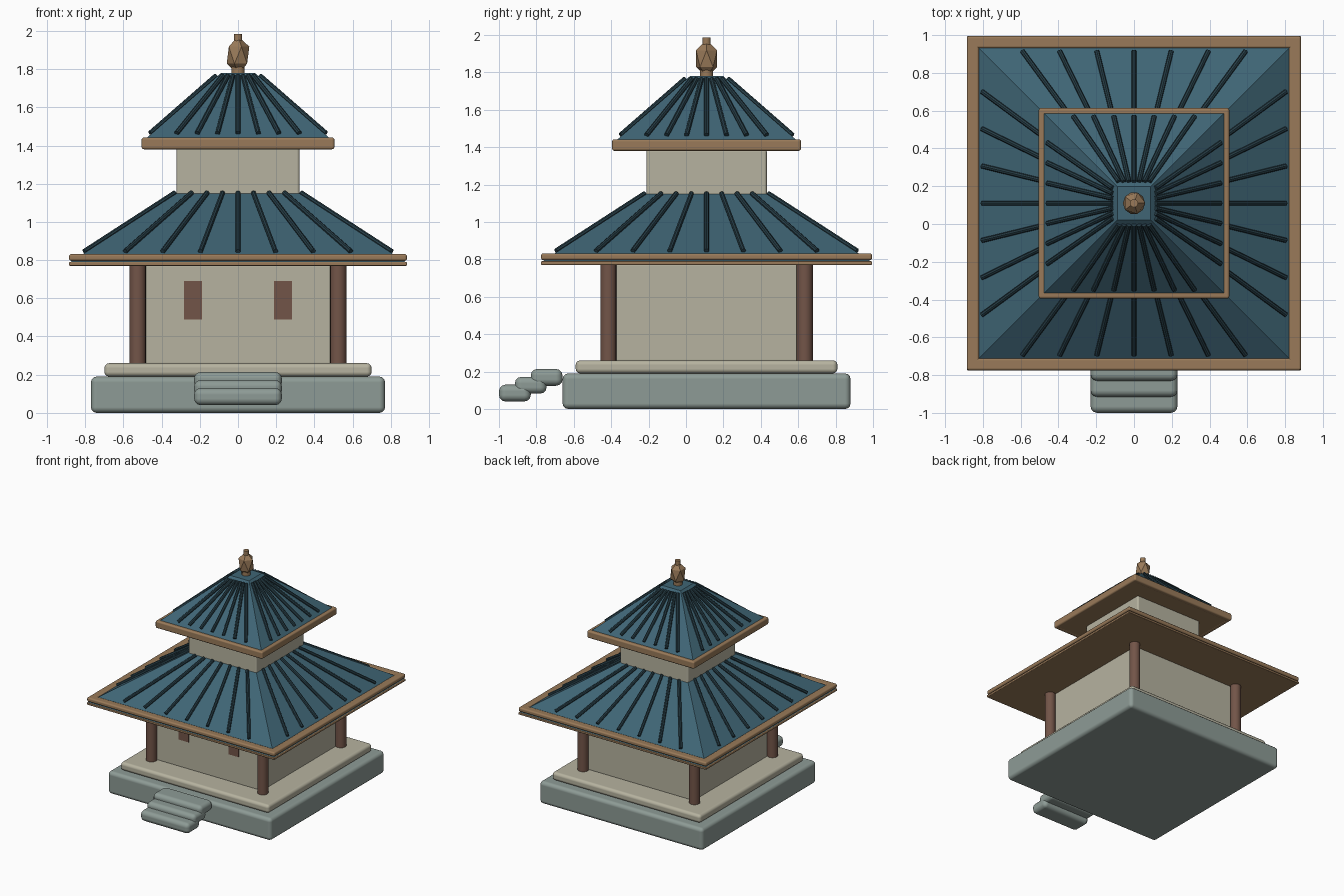
import bpy, bmesh, math
from mathutils import Matrix, Vector

if "Cube" in bpy.data.objects:
    bpy.data.objects.remove(bpy.data.objects["Cube"], do_unlink=True)

CY = 0.11  # building centre in y


def material(name, rgb):
    m = bpy.data.materials.new(name)
    m.use_nodes = True
    color = (*rgb, 1)
    m.diffuse_color = color
    bsdf = m.node_tree.nodes["Principled BSDF"]
    bsdf.inputs["Base Color"].default_value = color
    bsdf.inputs["Roughness"].default_value = 0.8
    return m


STONE = material("grey stone", (0.27, 0.33, 0.305))
PLASTER = material("cream plaster", (0.47, 0.45, 0.35))
WOOD = material("dark brown wood", (0.17, 0.09, 0.065))
TRIM = material("tan wood", (0.32, 0.195, 0.1))
TILE = material("blue tile", (0.05, 0.13, 0.178))
RIB = material("dark blue tile", (0.02, 0.048, 0.063))


def finish(name, bm, mat):
    mesh = bpy.data.meshes.new(name)
    bm.normal_update()
    bm.to_mesh(mesh)
    bm.free()
    mesh.materials.append(mat)
    ob = bpy.data.objects.new(name, mesh)
    bpy.context.collection.objects.link(ob)
    return ob


def box(name, x, y, z, size, mat, bevel=0.0):
    """Box centred in x and y, standing on z, with rounded edges."""
    bm = bmesh.new()
    place = Matrix.Translation((x, y, z + size[2] / 2)) @ Matrix.Diagonal((*size, 1))
    bmesh.ops.create_cube(bm, size=1, matrix=place)
    ob = finish(name, bm, mat)
    if bevel:
        for f in ob.data.polygons:
            f.use_smooth = True
        mod = ob.modifiers.new("rounded edges", "BEVEL")
        mod.width = bevel
        mod.segments = 3
        mod.harden_normals = True
    return ob


def rod(bm, a, b, radius, sides):
    a, b = Vector(a), Vector(b)
    turn = (b - a).to_track_quat("Z", "Y").to_matrix().to_4x4()
    bmesh.ops.create_cone(bm, cap_ends=True, segments=sides, radius1=radius, radius2=radius,
                          depth=(b - a).length, matrix=Matrix.Translation((a + b) / 2) @ turn)


def smooth(ob):
    bpy.ops.object.select_all(action="DESELECT")
    ob.select_set(True)
    bpy.context.view_layer.objects.active = ob
    bpy.ops.object.shade_smooth_by_angle(angle=math.radians(40))


def roof(name, low, low_z, top, top_z, rib_low, rib_top, spacing):
    """Hipped roof with seven fanned ribs on each side."""
    bm = bmesh.new()
    bmesh.ops.create_cone(bm, cap_ends=True, segments=4, radius1=low * math.sqrt(2),
                          radius2=top * math.sqrt(2), depth=top_z - low_z,
                          matrix=Matrix.Translation((0, CY, (low_z + top_z) / 2))
                          @ Matrix.Rotation(math.pi / 4, 4, "Z"))
    finish(name, bm, TILE)

    def on_roof(half, across):
        z = low_z + (low - half) / (low - top) * (top_z - low_z)
        return Vector((across, -half, z + 0.009))

    bm = bmesh.new()
    for side in range(4):
        turn = Matrix.Translation((0, CY, 0)) @ Matrix.Rotation(side * math.pi / 2, 4, "Z")
        for i in range(-3, 4):
            a = on_roof(rib_low, i * spacing)
            b = on_roof(rib_top, i * spacing * rib_top / rib_low)
            rod(bm, turn @ a, turn @ b, 0.013, 8)
    smooth(finish(name + "_ribs", bm, RIB))


def eaves(name, half, width, z, height):
    """Four rounded beams around the roof edge."""
    mid = half - width / 2
    for label, s in (("front", -1), ("back", 1)):
        box(f"{name}_{label}", 0, CY + s * mid, z, (2 * half, width, height), TRIM, 0.013)
    for label, s in (("right", -1), ("left", 1)):
        box(f"{name}_{label}", s * mid, CY, z, (width, 2 * half, height), TRIM, 0.013)


# Foundation and steps
box("stone_base", 0, CY, 0, (1.54, 1.54, 0.19), STONE, 0.03)
box("plinth", 0, CY, 0.19, (1.4, 1.4, 0.07), PLASTER, 0.025)
for i in range(3):
    box(f"step_{i + 1}", 0, -0.915 + i * 0.085, 0.04 + i * 0.042,
        (0.46, 0.17, 0.09), STONE, 0.035)

# Lower storey
box("lower_walls", 0, CY, 0.25, (1.0, 1.0, 0.53), PLASTER, 0.015)
for label, s in (("right", -1), ("left", 1)):
    box(f"window_{label}", s * 0.235, CY - 0.502, 0.49, (0.095, 0.009, 0.2), WOOD)
    for end, t in (("front", -1), ("back", 1)):
        bm = bmesh.new()
        x, y = s * 0.525, CY + t * 0.525
        rod(bm, (x, y, 0.25), (x, y, 0.78), 0.043, 16)
        smooth(finish(f"column_{end}_{label}", bm, WOOD))

# Lower roof
box("lower_soffit", 0, CY, 0.77, (1.77, 1.77, 0.02), TRIM, 0.006)
roof("lower_roof", 0.88, 0.788, 0.32, 1.15, 0.805, 0.33, 0.197)
eaves("lower_eave", 0.885, 0.065, 0.796, 0.036)

# Upper storey and roof
box("upper_walls", 0, CY, 1.1, (0.645, 0.645, 0.29), PLASTER, 0.015)
box("upper_soffit", 0, CY, 1.382, (0.98, 0.98, 0.02), TRIM)
roof("upper_roof", 0.495, 1.425, 0.088, 1.78, 0.46, 0.115, 0.107)
eaves("upper_eave", 0.505, 0.04, 1.38, 0.062)

# Finial
bm = bmesh.new()
rod(bm, (0, CY, 1.77), (0, CY, 1.83), 0.035, 12)
rod(bm, (0, CY, 1.92), (0, CY, 1.985), 0.022, 12)
smooth(finish("finial_stem", bm, TRIM))
bm = bmesh.new()
bmesh.ops.create_icosphere(bm, subdivisions=1, radius=1, matrix=Matrix.Translation((0, CY, 1.873))
                           @ Matrix.Diagonal((0.066, 0.066, 0.1, 1)))
finish("finial_bud", bm, TRIM)
